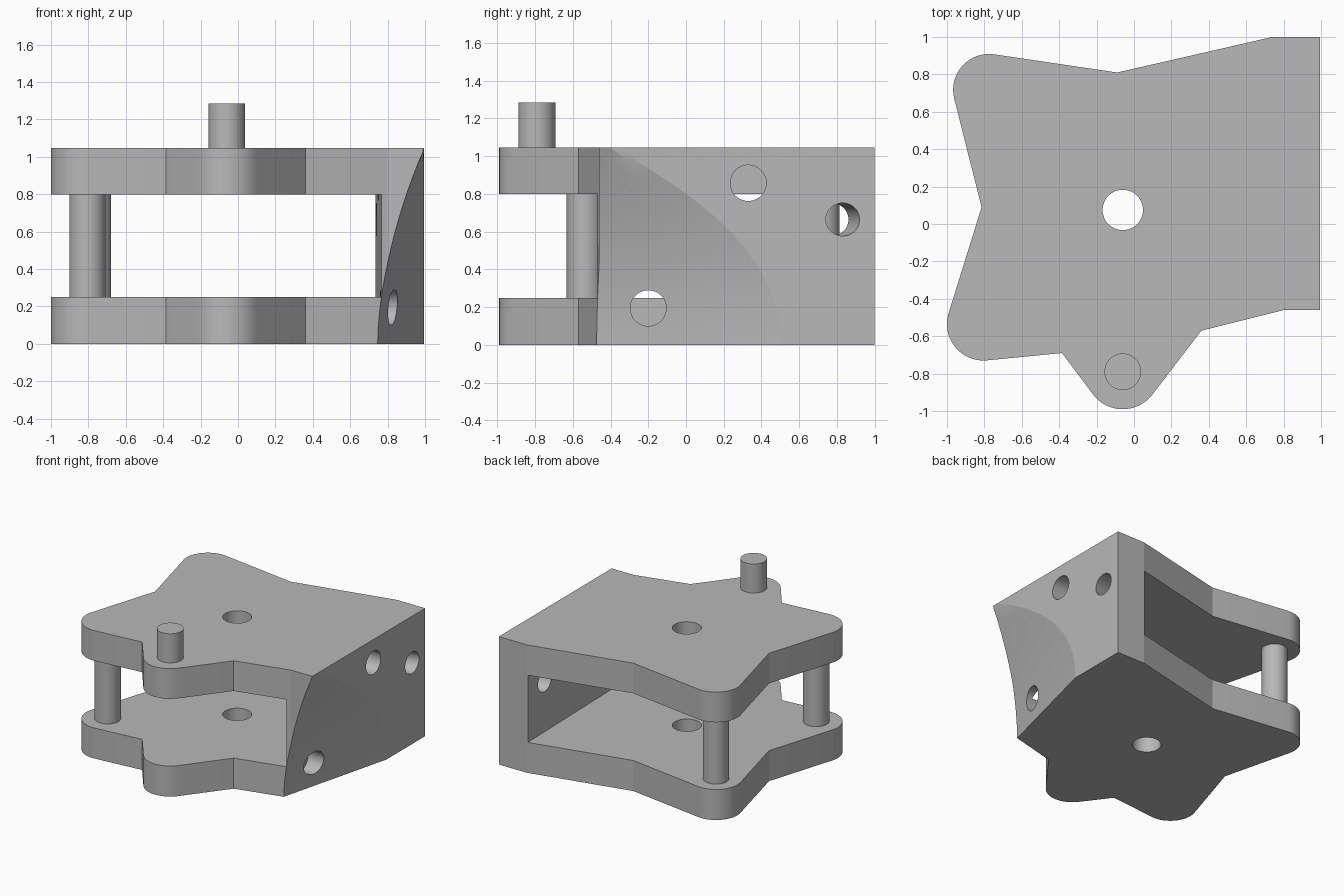
import bpy, bmesh
from math import sin, cos, radians
from mathutils import Vector

if "Cube" in bpy.data.objects:
    bpy.data.objects.remove(bpy.data.objects["Cube"], do_unlink=True)

grey = bpy.data.materials.new("plain grey")
grey.use_nodes = True
colour = (0.48, 0.48, 0.48, 1)
grey.diffuse_color = colour
grey.node_tree.nodes["Principled BSDF"].inputs["Base Color"].default_value = colour

HEIGHT = 1.047
SLOT_LOW, SLOT_HIGH = 0.25, 0.8


def make_object(name, bm):
    bmesh.ops.recalc_face_normals(bm, faces=bm.faces)
    mesh = bpy.data.meshes.new(name)
    bm.to_mesh(mesh)
    bm.free()
    mesh.materials.append(grey)
    obj = bpy.data.objects.new(name, mesh)
    bpy.context.collection.objects.link(obj)
    return obj


def prism(name, outline, low, high):
    bm = bmesh.new()
    base = bm.faces.new([bm.verts.new((x, y, low)) for x, y in outline])
    top = bmesh.ops.extrude_face_region(bm, geom=[base])["geom"]
    moved = [v for v in top if isinstance(v, bmesh.types.BMVert)]
    bmesh.ops.translate(bm, vec=(0, 0, high - low), verts=moved)
    return make_object(name, bm)


def rod(name, start, end, radius):
    start, end = Vector(start), Vector(end)
    bm = bmesh.new()
    bmesh.ops.create_cone(bm, cap_ends=True, segments=48, radius1=radius,
                          radius2=radius, depth=(end - start).length)
    obj = make_object(name, bm)
    obj.rotation_mode = "QUATERNION"
    obj.rotation_quaternion = (end - start).to_track_quat("Z", "Y")
    obj.location = (start + end) / 2
    return obj


def activate(obj):
    bpy.ops.object.select_all(action="DESELECT")
    obj.select_set(True)
    bpy.context.view_layer.objects.active = obj


def carve(obj, cutter):
    cutter.hide_render = True
    mod = obj.modifiers.new("cut", "BOOLEAN")
    mod.operation, mod.solver, mod.object = "DIFFERENCE", "EXACT", cutter
    activate(obj)
    bpy.ops.object.modifier_apply(modifier=mod.name)
    bpy.data.objects.remove(cutter, do_unlink=True)


def arc(centre, radius, first, last, steps=16):
    angles = [radians(first + (last - first) * i / steps) for i in range(steps + 1)]
    return [(centre[0] + radius * cos(a), centre[1] + radius * sin(a)) for a in angles]


# Outline with three rounded lobes
back_lobe, left_lobe, front_lobe = (-0.775, 0.717), (-0.805, -0.535), (-0.06, -0.79)
outline = [(0.995, 1), (0.74, 1), (-0.09, 0.81)]
outline += arc(back_lobe, 0.192, 82, 194)
outline += [(-0.815, 0.09)]
outline += arc(left_lobe, 0.195, 163, 275)
outline += [(-0.385, -0.69)]
outline += arc(front_lobe, 0.2, 218, 322)
outline += [(0.36, -0.57), (0.8, -0.46), (0.995, -0.46)]
body = prism("bracket_body", outline, 0, HEIGHT)

# Open slot between the two plates, leaving the side wall
slot = [(0.768, -0.5), (0.733, 1.04), (0.733, 1.3), (-1.3, 1.3), (-1.3, -1.3), (0.768, -1.3)]
carve(body, prism("slot_cutter", slot, SLOT_LOW, SLOT_HIGH))


# Curved scoop across the front lower corner of the wall
def scoop_x(y, z):
    if z > HEIGHT - 0.001:
        return 1.02
    t = max(z, 0) / HEIGHT
    edge = 0.5 - 0.9 * t ** 2.2
    return 0.995 - 0.245 * (1 - t ** 1.8) * (edge - y) / (edge + 0.46)


rows = [-0.1] + [HEIGHT * i / 14 for i in range(14)] + [HEIGHT - 0.005, HEIGHT + 0.05]
columns = [-0.7 + 0.1 * i for i in range(17)]
bm = bmesh.new()
grid = [[bm.verts.new((scoop_x(y, z), y, z)) for y in columns] for z in rows]
for r in range(len(rows) - 1):
    for c in range(len(columns) - 1):
        bm.faces.new((grid[r][c], grid[r][c + 1], grid[r + 1][c + 1], grid[r + 1][c]))
bmesh.ops.triangulate(bm, faces=bm.faces)
extruded = bmesh.ops.extrude_face_region(bm, geom=bm.faces[:], use_keep_orig=True)["geom"]
for v in extruded:
    if isinstance(v, bmesh.types.BMVert):
        v.co.x = 1.6
carve(body, make_object("scoop_cutter", bm))

# Centre hole through both plates
carve(body, rod("centre_hole", (-0.06, 0.075, -0.2), (-0.06, 0.075, 1.3), 0.108))

# Two blind holes and one slanted hole in the side wall
for y, z in ((-0.2, 0.195), (0.33, 0.858)):
    carve(body, rod("blind_hole", (0.71, y, z), (1.3, y, z), 0.095))
carve(body, rod("slanted_hole", (0.6, 0.74, 0.665), (1.3, 0.9, 0.665), 0.087))

# Posts between the plates and the pin on top
parts = [body]
for name, (x, y), radius in (("back_post", back_lobe, 0.097), ("left_post", left_lobe, 0.097)):
    parts.append(rod(name, (x, y, SLOT_LOW - 0.01), (x, y, SLOT_HIGH + 0.01), radius))
parts.append(rod("top_pin", (*front_lobe, HEIGHT - 0.01), (*front_lobe, 1.285), 0.098))

for part in parts:
    activate(part)
    bpy.ops.object.shade_smooth_by_angle(angle=radians(11))
